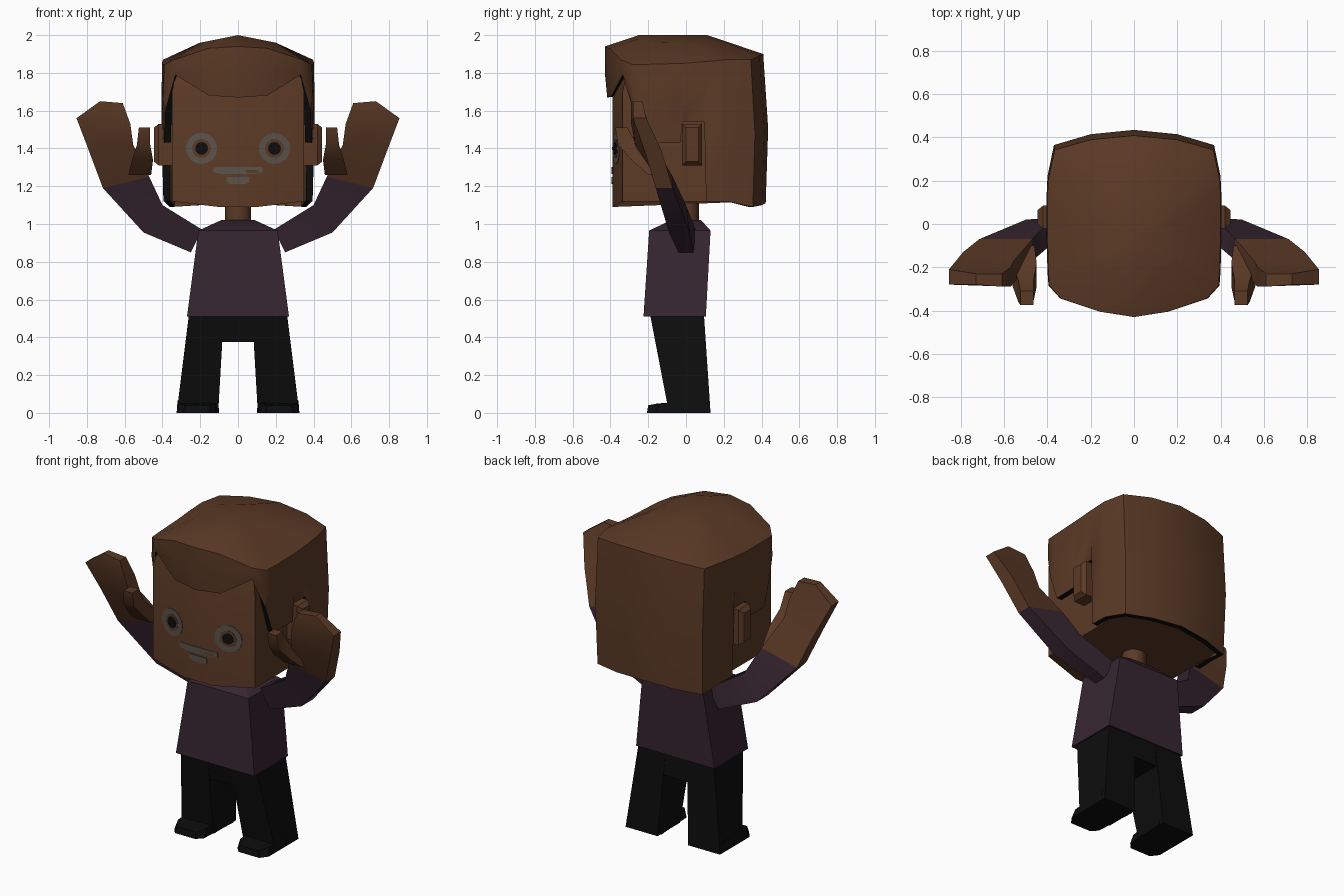
import bpy, bmesh, math

if "Cube" in bpy.data.objects:
    bpy.data.objects.remove(bpy.data.objects["Cube"])


def material(name, rgb):
    m = bpy.data.materials.new(name)
    m.diffuse_color = (*rgb, 1)
    m.use_nodes = True
    m.node_tree.nodes["Principled BSDF"].inputs["Base Color"].default_value = m.diffuse_color
    return m


SKIN = material("warm brown", (0.105, 0.042, 0.019))
SHIRT = material("dark plum", (0.038, 0.019, 0.030))
BLACK = material("black", (0.004, 0.004, 0.004))
GREY = material("warm grey", (0.105, 0.085, 0.072))


def finish(name, bm, mats, angle=30, mirror=False, shell=0):
    """Turn a bmesh into an object, optionally mirrored or thickened inward."""
    bmesh.ops.recalc_face_normals(bm, faces=bm.faces)
    me = bpy.data.meshes.new(name)
    bm.to_mesh(me)
    bm.free()
    for m in mats:
        me.materials.append(m)
    ob = bpy.data.objects.new(name, me)
    bpy.context.collection.objects.link(ob)
    if shell:
        mod = ob.modifiers.new("shell", 'SOLIDIFY')
        mod.thickness, mod.offset = shell, -1
        mod.material_offset_rim = 1
        bpy.context.view_layer.objects.active = ob
        bpy.ops.object.modifier_apply(modifier="shell")
    for p in ob.data.polygons:
        p.use_smooth = True
    ob.data.set_sharp_from_angle(angle=math.radians(angle))
    if mirror:
        ob.modifiers.new("mirror", 'MIRROR').merge_threshold = 0.0001
    return ob


def loft(name, sections, mat, angle=30, mirror=False):
    """Skin closed sections of equal length and cap both ends."""
    bm = bmesh.new()
    rings = [[bm.verts.new(p) for p in s] for s in sections]
    for a, b in zip(rings, rings[1:]):
        for i in range(len(a)):
            j = (i + 1) % len(a)
            bm.faces.new((a[i], a[j], b[j], b[i]))
    bm.faces.new(rings[0])
    bm.faces.new(rings[-1])
    return finish(name, bm, [mat], angle, mirror)


def rect(x0, x1, y0, y1, z):
    return [(x0, y0, z), (x1, y0, z), (x1, y1, z), (x0, y1, z)]


def full(half):
    """Complete a half outline (centre front to centre back) on the other side."""
    return half + [(-p[0], *p[1:]) for p in half[-2:0:-1]]


# torso, neck and hips
loft("shirt_body", [rect(-.27, .27, -.225, .105, .51), rect(-.21, .21, -.195, .13, .965),
                    rect(-.09, .09, -.08, .08, 1.02)], SHIRT)
loft("neck", [[(.07 * math.cos(t * math.pi / 4), .07 * math.sin(t * math.pi / 4), z)
               for t in range(8)] for z in (.98, 1.14)], SKIN, 50)
loft("hips", [rect(-.1, .1, -.16, .1, .375), rect(-.1, .1, -.19, .095, .52)], BLACK)

# legs and shoes
loft("leg", [rect(.105, .325, -.09, .13, 0), rect(.075, .26, -.19, .095, .52)], BLACK, mirror=True)
loft("shoe", [[(.10, .1, 0), (.115, -.17, 0), (.15, -.207, 0), (.29, -.207, 0), (.325, -.16, 0), (.325, .1, 0)],
              [(.105, .1, .065), (.12, -.15, .05), (.15, -.2, .04), (.28, -.2, .04), (.315, -.14, .05), (.32, .1, .065)]],
     BLACK, mirror=True)


# arms: each section runs from inner to outer edge with its own depth
def arm_section(inner, outer, yi, yo):
    return [(inner[0], yi[0], inner[1]), (outer[0], yo[0], outer[1]),
            (outer[0], yo[1], outer[1]), (inner[0], yi[1], inner[1])]


wrist = arm_section((.47, 1.25), (.715, 1.19), (-.17, -.07), (-.16, -.07))
loft("sleeve", [arm_section((.19, .97), (.25, .85), (-.06, .05), (-.04, .04)),
                arm_section((.40, 1.10), (.50, .955), (-.11, .0), (-.09, .02)), wrist],
     SHIRT, 35, mirror=True)
loft("hand", [wrist,
              arm_section((.555, 1.42), (.79, 1.39), (-.27, -.17), (-.22, -.13)),
              arm_section((.57, 1.53), (.855, 1.56), (-.29, -.20), (-.28, -.21)),
              arm_section((.61, 1.64), (.73, 1.65), (-.29, -.23), (-.28, -.23))],
     SKIN, 35, mirror=True)
loft("thumb", [rect(.46, .58, -.2, -.1, 1.26), rect(.45, .56, -.29, -.18, 1.34),
               rect(.465, .535, -.36, -.26, 1.42), rect(.465, .525, -.375, -.31, 1.51)],
     SKIN, 35, mirror=True)


# face block with a gently bowed front
def face_y(x):
    return -.39 + max(0, abs(x) - .1) * .22


def face_ring(z, s=1, drop=0):
    return full([(0, -.39 * s, z - drop), (.1 * s, -.39 * s, z - drop), (.35 * s, face_y(.35) * s, z),
                 (.35 * s, .33 * s, z), (0, .37 * s, z)])


loft("face", [face_ring(1.12, drop=.03), face_ring(1.7), face_ring(1.81, .93)], SKIN, 25)

# hair shell: x, y, lower edge, upper rim for each column
columns = [(0, -.43, 1.67, 1.94), (.16, -.405, 1.68, 1.93), (.34, -.345, 1.79, 1.87),
           (.395, -.285, 1.60, 1.845), (.40, -.22, 1.43, 1.845), (.405, -.03, 1.43, 1.85),
           (.405, -.02, 1.54, 1.85), (.405, .10, 1.54, 1.86), (.405, .11, 1.12, 1.86),
           (.40, .22, 1.12, 1.87), (.37, .365, 1.09, 1.87), (.2, .415, 1.10, 1.89), (0, .435, 1.11, 1.90)]
rows = [[(x * .975, y * .97, lo) for x, y, lo, hi in columns],
        [(x, y, lo + (hi - lo) * .5) for x, y, lo, hi in columns],
        [(x * .99, y if y < .2 else y * .94, hi) for x, y, lo, hi in columns],
        [(x * .5, y * .42 - .07, 2.0 - .1 * x) for x, y, lo, hi in columns]]
bm = bmesh.new()
rings = [[bm.verts.new(p) for p in full(r)] for r in rows]
for a, b in zip(rings, rings[1:]):
    for i in range(len(a)):
        j = (i + 1) % len(a)
        bm.faces.new((a[i], a[j], b[j], b[i]))
crown = bm.verts.new((0, -.08, 2.0))
for i in range(len(rings[-1])):
    bm.faces.new((rings[-1][i], rings[-1][(i + 1) % len(rings[-1])], crown))
finish("hair_cap", bm, [SKIN, BLACK], 45, shell=.035)

# ears, tapering outward
loft("ear", [[(x, y, z) for y, z in ((-.02 + t, 1.31 + t), (.085 - t, 1.31 + t),
                                     (.085 - t, 1.53 - t), (-.02 + t, 1.53 - t))]
             for x, t in ((.33, 0), (.42, 0), (.445, .02))], SKIN, mirror=True)


# painted face details as thin plates
def plate(name, outline, lift, mat, mirror):
    loft(name, [[(x, face_y(x) - d, z) for x, z in outline] for d in (-.001, lift)], mat, mirror=mirror)


for name, r, lift, mat in (("eye_ring", .083, .003, GREY), ("eye_inner", .05, .005, SKIN),
                           ("pupil", .034, .007, BLACK)):
    plate(name, [(.193 + r * math.cos(k * math.pi / 8), 1.4 + r * math.sin(k * math.pi / 8))
                 for k in range(16)], lift, mat, True)
for name, w, z0, z1 in (("upper_lip", .13, 1.265, 1.303), ("lower_lip", .06, 1.212, 1.25)):
    plate(name, [(-w, z0 + .01), (-w * .7, z0), (w * .7, z0), (w, z0 + .01), (w, z1),
                 (w * .7, z1), (-w * .7, z1), (-w, z1)], .004, GREY, False)
